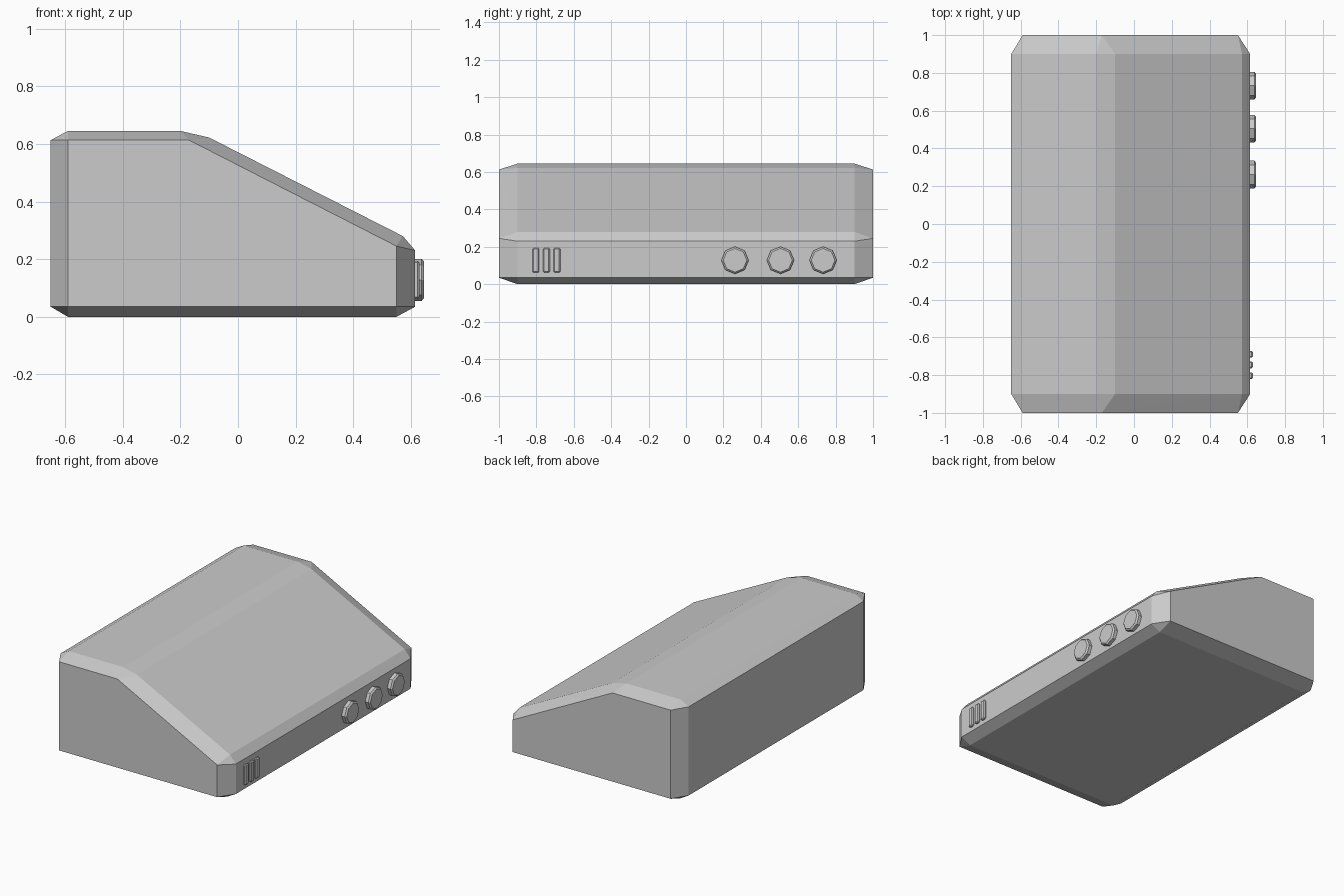
import bpy, bmesh, math
from mathutils import Matrix

if "Cube" in bpy.data.objects:
    bpy.data.objects.remove(bpy.data.objects["Cube"])


def finish(name, bm):
    bmesh.ops.recalc_face_normals(bm, faces=bm.faces[:])
    mesh = bpy.data.meshes.new(name)
    bm.to_mesh(mesh)
    bm.free()
    obj = bpy.data.objects.new(name, mesh)
    bpy.context.collection.objects.link(obj)
    return obj


def add_bevel(obj, width):
    mod = obj.modifiers.new("edge_chamfer", "BEVEL")
    mod.width = width
    mod.segments = 1
    mod.limit_method = "ANGLE"
    mod.angle_limit = math.radians(60)


# Wedge housing: wide chamfered profile (x, z) and the smaller end caps
outer = [(-0.65, 0.035), (-0.65, 0.613), (-0.59, 0.645), (-0.20, 0.645),
         (-0.10, 0.622), (0.572, 0.28), (0.615, 0.23), (0.615, 0.035),
         (0.55, 0.0), (-0.59, 0.0)]
cap = [(-0.59, 0.035), (-0.59, 0.613), (-0.17, 0.613), (0.55, 0.245), (0.55, 0.035)]

bm = bmesh.new()
for side in (-1, 1):
    for profile, y in ((outer, 0.9), (cap, 1.0)):
        for x, z in profile:
            bm.verts.new((x, side * y, z))
bmesh.ops.convex_hull(bm, input=bm.verts[:])
bmesh.ops.dissolve_limit(bm, angle_limit=math.radians(0.5),
                         verts=bm.verts[:], edges=bm.edges[:])
finish("housing", bm)

# Three octagonal knobs on the low front panel
for i, y in enumerate((0.262, 0.505, 0.733)):
    bm = bmesh.new()
    bmesh.ops.create_cone(bm, cap_ends=True, segments=8, radius1=0.073,
                          radius2=0.073, depth=0.04,
                          matrix=Matrix.Translation((0.626, y, 0.128))
                          @ Matrix.Rotation(math.pi / 2, 4, "Y"))
    add_bevel(finish(f"knob_{i + 1}", bm), 0.009)

# Three upright bars at the other end of the panel
for i, y in enumerate((-0.803, -0.746, -0.69)):
    bm = bmesh.new()
    bmesh.ops.create_cube(bm, size=1, matrix=Matrix.Translation((0.617, y, 0.128))
                          @ Matrix.Diagonal((0.024, 0.036, 0.132, 1)))
    add_bevel(finish(f"panel_bar_{i + 1}", bm), 0.006)
